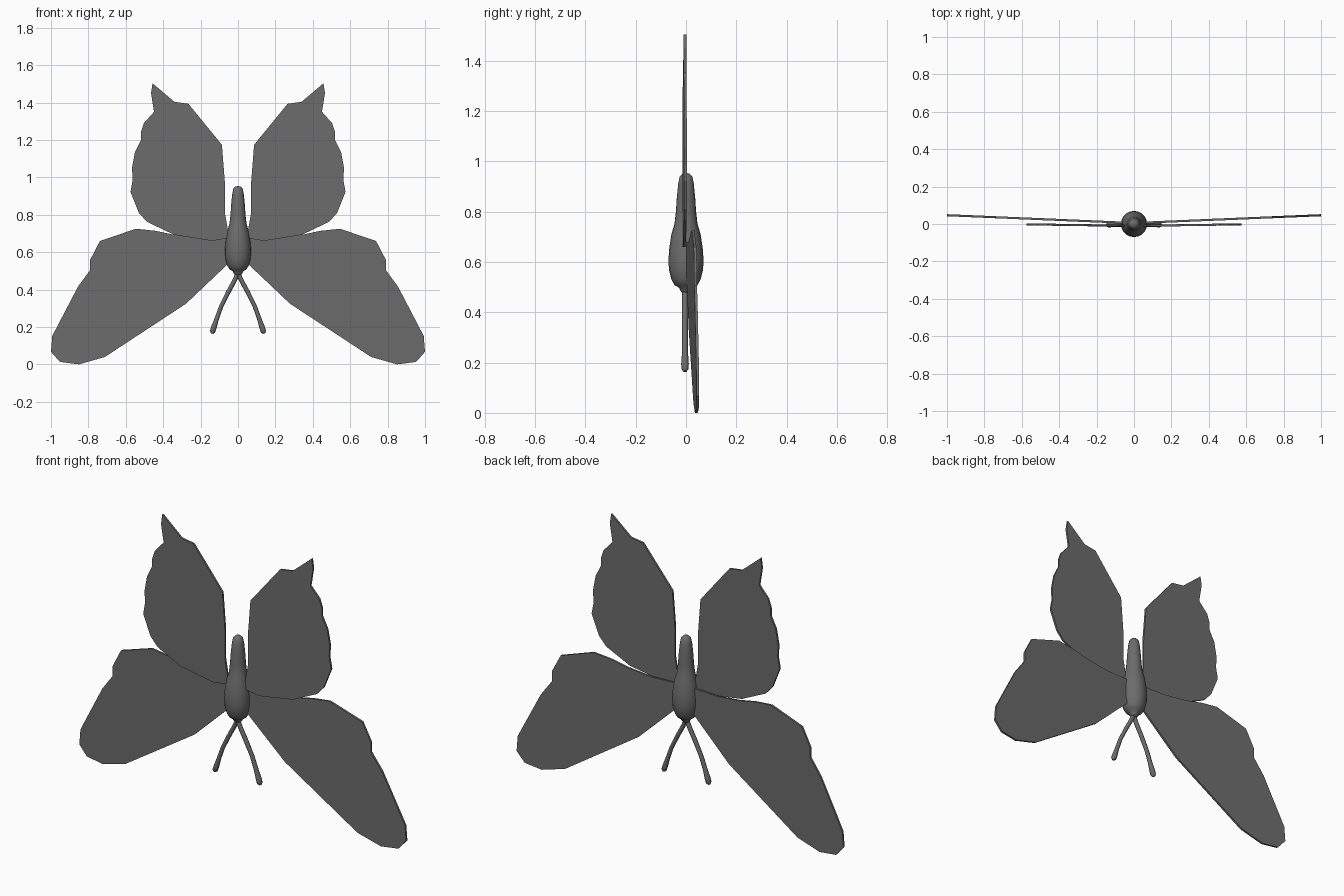
import bpy, bmesh, math

cube = bpy.data.objects.get("Cube")
if cube:
    bpy.data.objects.remove(cube, do_unlink=True)

grey = bpy.data.materials.new("dark grey")
grey.use_nodes = True
colour = (0.15, 0.15, 0.15, 1)
grey.diffuse_color = colour
grey.node_tree.nodes["Principled BSDF"].inputs["Base Color"].default_value = colour


def add_mesh(name, bm):
    bmesh.ops.recalc_face_normals(bm, faces=bm.faces)
    mesh = bpy.data.meshes.new(name)
    bm.to_mesh(mesh)
    bm.free()
    obj = bpy.data.objects.new(name, mesh)
    bpy.context.collection.objects.link(obj)
    mesh.materials.append(grey)
    return obj


def smooth(obj, degrees):
    bpy.ops.object.select_all(action='DESELECT')
    obj.select_set(True)
    bpy.context.view_layer.objects.active = obj
    bpy.ops.object.shade_smooth_by_angle(angle=math.radians(degrees))


def wing(name, outline, side, root_y, slope, thick=0.011):
    """Thin slab cut to an outline, swept back by slope."""
    bm = bmesh.new()
    face = bm.faces.new([bm.verts.new((side * x, root_y + slope * x - thick / 2, z))
                         for x, z in outline])
    new = bmesh.ops.extrude_face_region(bm, geom=[face])["geom"]
    bmesh.ops.translate(bm, vec=(0, thick, 0),
                        verts=[v for v in new if isinstance(v, bmesh.types.BMVert)])
    add_mesh(name, bm)


def antenna(name, side):
    """Tapered tube with a rounded club at the tip."""
    curve = bpy.data.curves.new(name, 'CURVE')
    curve.dimensions = '3D'
    curve.bevel_depth = 0.012
    curve.bevel_resolution = 2
    curve.use_fill_caps = True
    path = [(0, .49, 1), (.02, .445, 1), (.05, .39, 1), (.09, .31, .95),
            (.115, .24, 1), (.13, .195, 1.25), (.136, .175, 1.2), (.14, .165, .6)]
    spline = curve.splines.new('POLY')
    spline.points.add(len(path) - 1)
    for p, (x, z, r) in zip(spline.points, path):
        p.co = (side * x, -0.004, z, 1)
        p.radius = r
    obj = bpy.data.objects.new(name, curve)
    bpy.context.collection.objects.link(obj)
    curve.materials.append(grey)
    bpy.ops.object.select_all(action='DESELECT')
    obj.select_set(True)
    bpy.context.view_layer.objects.active = obj
    bpy.ops.object.convert(target='MESH')
    smooth(bpy.context.view_layer.objects.active, 50)


# Body: turned profile of radius and height, head at the bottom
profile = [(0, .475), (.016, .478), (.024, .487), (.027, .497), (.045, .507),
           (.058, .53), (.067, .565), (.07, .6), (.067, .65), (.058, .71),
           (.046, .75), (.04, .8), (.037, .85), (.031, .91), (.025, .94),
           (.014, .951), (0, .953)]
bm = bmesh.new()
verts = [bm.verts.new((r, 0, z)) for r, z in profile]
edges = [bm.edges.new(pair) for pair in zip(verts, verts[1:])]
bmesh.ops.spin(bm, geom=verts + edges, cent=(0, 0, 0), axis=(0, 0, 1),
               angle=math.tau, steps=20)
bmesh.ops.remove_doubles(bm, verts=bm.verts, dist=0.0005)
smooth(add_mesh("body", bm), 60)

# Wings and antennae in mirrored pairs
upper = [(.02, .68), (.055, .725), (.07, .81), (.07, .97), (.086, 1.174),
         (.265, 1.393), (.34, 1.404), (.457, 1.503), (.465, 1.45), (.449, 1.35),
         (.503, 1.29), (.519, 1.243), (.519, 1.2), (.551, 1.136), (.567, 1.05),
         (.563, .987), (.575, .922), (.53, .81), (.487, .762), (.342, .693),
         (.139, .66)]
lower = [(.01, .58), (.02, .68), (.2, .677), (.342, .693), (.44, .714),
         (.545, .725), (.738, .66), (.79, .56), (.79, .505), (.856, .415),
         (.993, .152), (1, .067), (.952, .013), (.85, 0), (.711, .04),
         (.278, .324), (.064, .527)]
for label, side in (("left", 1), ("right", -1)):
    wing(label + "_upper_wing", upper, side, -0.01, 0.014)
    wing(label + "_lower_wing", lower, side, 0.005, 0.042)
    antenna(label + "_antenna", side)
